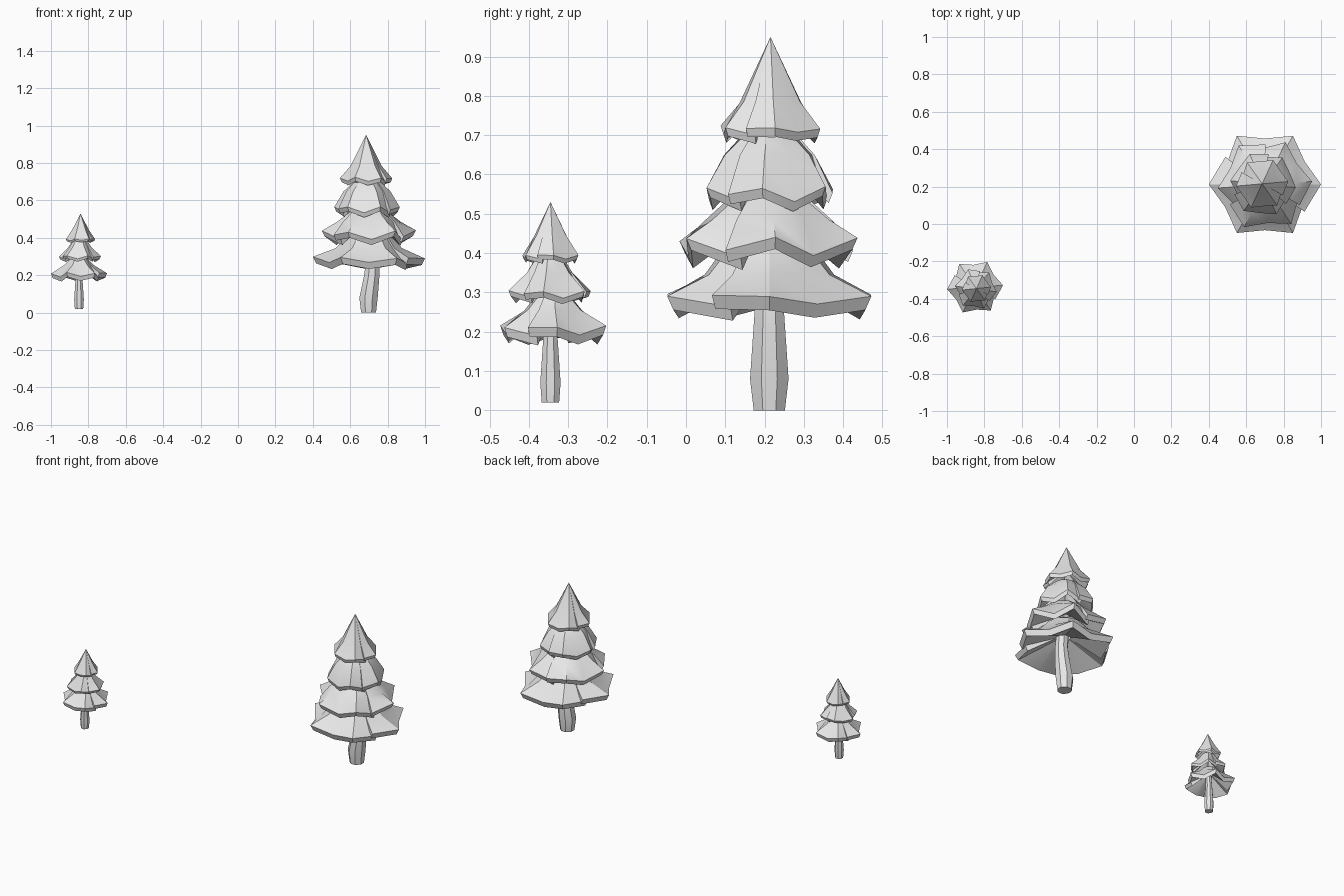
import bpy, bmesh, math, random
from mathutils import Vector

rng = random.Random(4)
cube = bpy.data.objects.get("Cube")
if cube:
    bpy.data.objects.remove(cube, do_unlink=True)

grey = bpy.data.materials.new("plain_grey")
grey.use_nodes = True
grey.diffuse_color = (0.8, 0.8, 0.8, 1)
grey.node_tree.nodes["Principled BSDF"].inputs["Base Color"].default_value = (0.8, 0.8, 0.8, 1)


def finish(name, bm):
    bmesh.ops.remove_doubles(bm, verts=bm.verts, dist=0.0005)
    bmesh.ops.recalc_face_normals(bm, faces=bm.faces)
    mesh = bpy.data.meshes.new(name)
    bm.to_mesh(mesh)
    bm.free()
    mesh.materials.append(grey)
    obj = bpy.data.objects.new(name, mesh)
    bpy.context.collection.objects.link(obj)
    bpy.ops.object.select_all(action="DESELECT")
    obj.select_set(True)
    bpy.context.view_layer.objects.active = obj
    bpy.ops.object.shade_smooth_by_angle(angle=math.radians(28))


def polar(centre, radius, angle, z):
    return Vector((centre[0] + radius * math.cos(angle),
                   centre[1] + radius * math.sin(angle), z))


def branch_tier(name, centre, neck, mid, tip, valley, skirt, turn=0, seams=2):
    """Drooping skirt of six points, split into overlapping flaps.
    neck, mid, tip and valley are (radius, height) pairs."""
    bm = bmesh.new()
    steps = 12 // seams
    for flap in range(seams):
        columns = []
        for k in range(steps + 1):
            index = flap * steps + k
            angle = math.radians(turn - 30 + 30 * index)
            is_tip = index % 2 == 1
            radius, z = tip if is_tip else valley
            z += rng.uniform(-0.2, 0.2) * skirt
            pull = 1.0
            if k == 0:                      # raised leading edge of the flap
                z += skirt * 0.7
                radius *= 1.05
                angle -= 0.08
            elif k == steps:                # trailing edge tucked below
                z -= skirt * 0.1
                pull = 0.94
                angle += 0.08
            ridge = 1.04 if is_tip else 0.97
            rows = [polar(centre, neck[0] * pull, angle, neck[1]),
                    polar(centre, mid[0] * ridge * pull, angle, mid[1]),
                    polar(centre, radius * pull, angle, z),
                    polar(centre, radius * pull * 0.94, angle, z - skirt),
                    polar(centre, mid[0] * 0.2, angle, mid[1])]
            columns.append([bm.verts.new(p) for p in rows])
        for a, b in zip(columns, columns[1:]):
            for r in range(4):
                bm.faces.new((a[r], a[r + 1], b[r + 1], b[r]))
        bm.faces.new(columns[0])
        bm.faces.new(columns[-1])
    finish(name, bm)


def trunk(name, y, sections, sides=8):
    """Leaning trunk through (x, height, radius) sections."""
    bm = bmesh.new()
    rings = []
    for x, z, radius in sections:
        rings.append([bm.verts.new(polar((x, y), radius, math.tau * (k + 0.5) / sides, z))
                      for k in range(sides)])
    for a, b in zip(rings, rings[1:]):
        for k in range(sides):
            j = (k + 1) % sides
            bm.faces.new((a[k], a[j], b[j], b[k]))
    bm.faces.new(rings[0])
    bm.faces.new(rings[-1])
    finish(name, bm)


# Large tree
trunk("large_trunk", 0.212, [(0.698, 0, 0.043), (0.698, 0.08, 0.053),
                             (0.714, 0.19, 0.045), (0.72, 0.27, 0.039), (0.71, 0.4, 0.035)])
branch_tier("large_bottom_branches", (0.70, 0.212), (0.11, 0.42), (0.17, 0.345),
            (0.30, 0.295), (0.245, 0.272), 0.035)
branch_tier("large_lower_branches", (0.70, 0.21), (0.10, 0.54), (0.165, 0.485),
            (0.252, 0.435), (0.205, 0.39), 0.03, turn=4, seams=3)
branch_tier("large_upper_branches", (0.69, 0.213), (0.075, 0.695), (0.12, 0.65),
            (0.176, 0.565), (0.155, 0.535), 0.025, turn=-6, seams=3)
branch_tier("large_top_branches", (0.685, 0.215), (0, 0.95), (0.08, 0.785),
            (0.14, 0.72), (0.12, 0.705), 0.022, turn=5)

# Small tree
trunk("small_trunk", -0.345, [(-0.85, 0.02, 0.024), (-0.85, 0.07, 0.028),
                              (-0.85, 0.18, 0.02), (-0.845, 0.28, 0.016)])
branch_tier("small_bottom_branches", (-0.85, -0.338), (0.045, 0.29), (0.075, 0.255),
            (0.15, 0.213), (0.12, 0.193), 0.024, turn=4)
branch_tier("small_middle_branches", (-0.845, -0.347), (0.035, 0.39), (0.06, 0.35),
            (0.113, 0.302), (0.092, 0.288), 0.015, turn=-8, seams=3)
branch_tier("small_top_branches", (-0.842, -0.345), (0, 0.53), (0.042, 0.445),
            (0.078, 0.395), (0.066, 0.386), 0.011, turn=6)
